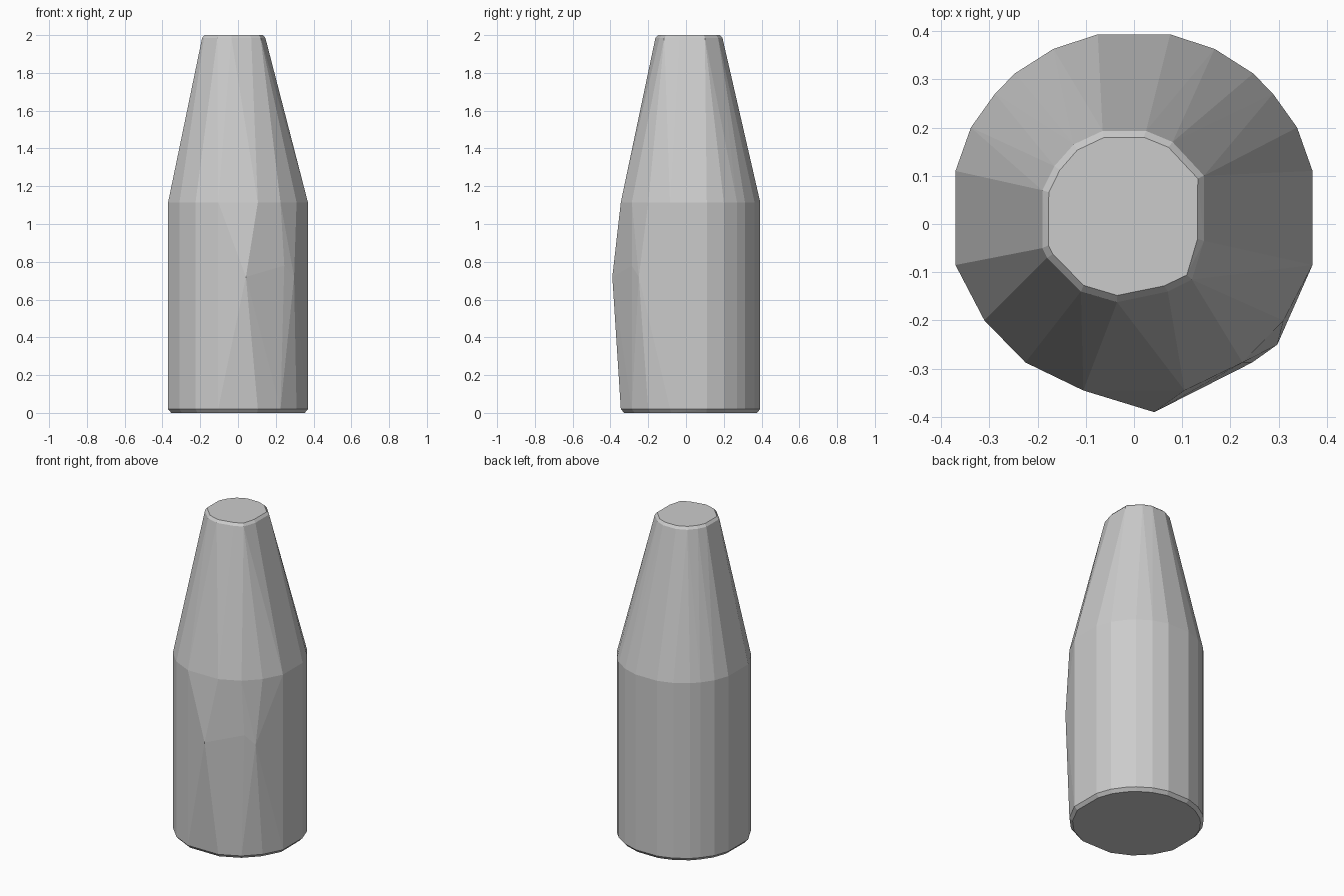
import bpy, bmesh, math
from mathutils import Vector

if "Cube" in bpy.data.objects:
    bpy.data.objects.remove(bpy.data.objects["Cube"], do_unlink=True)

grey = bpy.data.materials.new("plain grey")
grey.use_nodes = True
COLOUR = (0.6, 0.6, 0.6, 1)
grey.diffuse_color = COLOUR
grey.node_tree.nodes["Principled BSDF"].inputs["Base Color"].default_value = COLOUR


def ring(outline, z, shrink=0.0):
    """Place an outline at a height, pulled in towards its middle."""
    centre = sum((Vector(p) for p in outline), Vector((0, 0))) / len(outline)
    points = []
    for p in outline:
        out = Vector(p) - centre
        p = centre + out * (1 - shrink / out.length)
        points.append((p.x, p.y, z))
    return points


# Body outline: one half, mirrored
half = [(.105, -.345), (.225, -.287), (.31, -.2), (.37, -.085), (.37, .11),
        (.338, .2), (.288, .27), (.247, .312), (.167, .363), (.075, .393)]
body = half + [(-x, y) for x, y in reversed(half)]

# Slightly offset mouth outline
mouth = [(-.19, -.05), (-.18, -.07), (-.11, -.14), (-.035, -.162), (.07, -.14),
         (.12, -.115), (.145, -.035), (.145, .1), (.08, .17), (.025, .193),
         (-.065, .193), (-.125, .165), (-.165, .12), (-.19, .07)]

# Chipped bulge on the front left
bulge = [(.042, -.39, .72), (.245, -.287, .78), (.297, -.25, .72)]

points = (ring(body, 0, .018) + ring(body, .02) + ring(body, 1.115)
          + ring(mouth, 1.985) + ring(mouth, 2, .014) + bulge)

# Faceted bottle skin
bm = bmesh.new()
for p in points:
    bm.verts.new(p)
result = bmesh.ops.convex_hull(bm, input=bm.verts[:])
bmesh.ops.delete(bm, geom=[v for v in bm.verts if not v.link_faces], context='VERTS')
bmesh.ops.dissolve_limit(bm, angle_limit=math.radians(1),
                         verts=bm.verts[:], edges=bm.edges[:])
bmesh.ops.recalc_face_normals(bm, faces=bm.faces[:])

mesh = bpy.data.meshes.new("bottle")
bm.to_mesh(mesh)
bm.free()
mesh.materials.append(grey)
bottle = bpy.data.objects.new("bottle", mesh)
bpy.context.collection.objects.link(bottle)
